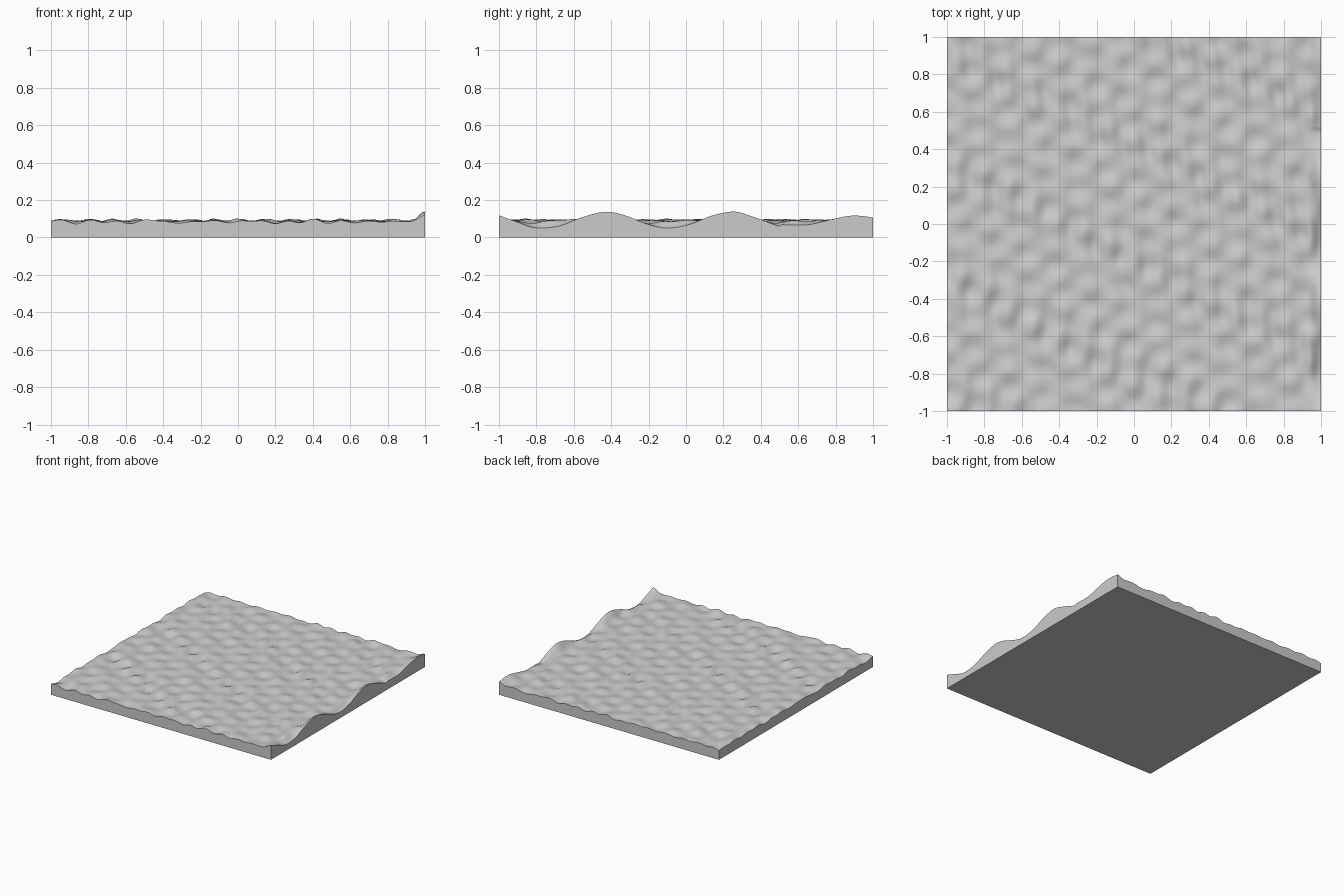
import bpy, bmesh
from math import sin, cos, pi

cube = bpy.data.objects.get("Cube")
if cube:
    bpy.data.objects.remove(cube, do_unlink=True)

LEVEL = 0.085
CELLS = 160

grey = bpy.data.materials.new("plain_grey")
grey.use_nodes = True
color = (0.6, 0.6, 0.6, 1)
grey.diffuse_color = color
grey.node_tree.nodes["Principled BSDF"].inputs["Base Color"].default_value = color


def height(x, y):
    # steep ripples gathered in diagonal bands
    band = 0.5 + 0.5 * cos(10 * (y - 0.46) + 5 * x)
    bend = 0.02 * sin(9 * y + 4 * x)
    z = -(0.002 + 0.0055 * band) * sin(46.4 * (x - 0.05 - bend))
    # crossing ripples
    z -= 0.0035 * cos(22 * (x + 0.02) + 20 * (y + 1))
    z += 0.0025 * sin(24 * x - 38 * y)
    z += 0.0025 * sin(14 * x + 43 * y + 1)
    z += 0.002 * cos(36 * x - 21 * y + 2)
    # broad swell rising only along the left rim
    t = max(0, (x - 0.93) / 0.07)
    rim = t * t * (3 - 2 * t)
    swell = 0.008 + 0.043 * cos(2 * pi * (y - 0.24) / 0.67)
    if y > 0.5:
        swell *= 0.6
    return LEVEL + z * (1 - 0.7 * rim) + swell * rim


# rippled water surface
bm = bmesh.new()
bmesh.ops.create_grid(bm, x_segments=CELLS, y_segments=CELLS, size=1)
for v in bm.verts:
    v.co.z = height(v.co.x, v.co.y)
for f in bm.faces:
    f.smooth = True

# straight side walls and flat underside
rim_edges = [e for e in bm.edges if e.is_boundary]
for e in rim_edges:
    e.smooth = False
walls = bmesh.ops.extrude_edge_only(bm, edges=rim_edges)["geom"]
for item in walls:
    if isinstance(item, bmesh.types.BMVert):
        item.co.z = 0
    elif isinstance(item, bmesh.types.BMFace):
        item.smooth = False
corners = [bm.verts.new((x, y, 0)) for x, y in ((-1, -1), (-1, 1), (1, 1), (1, -1))]
bm.faces.new(corners)
bmesh.ops.remove_doubles(bm, verts=[v for v in bm.verts if v.co.z == 0], dist=0.0001)
bmesh.ops.recalc_face_normals(bm, faces=bm.faces)

mesh = bpy.data.meshes.new("water_slab")
bm.to_mesh(mesh)
bm.free()
mesh.materials.append(grey)
slab = bpy.data.objects.new("water_slab", mesh)
bpy.context.collection.objects.link(slab)
